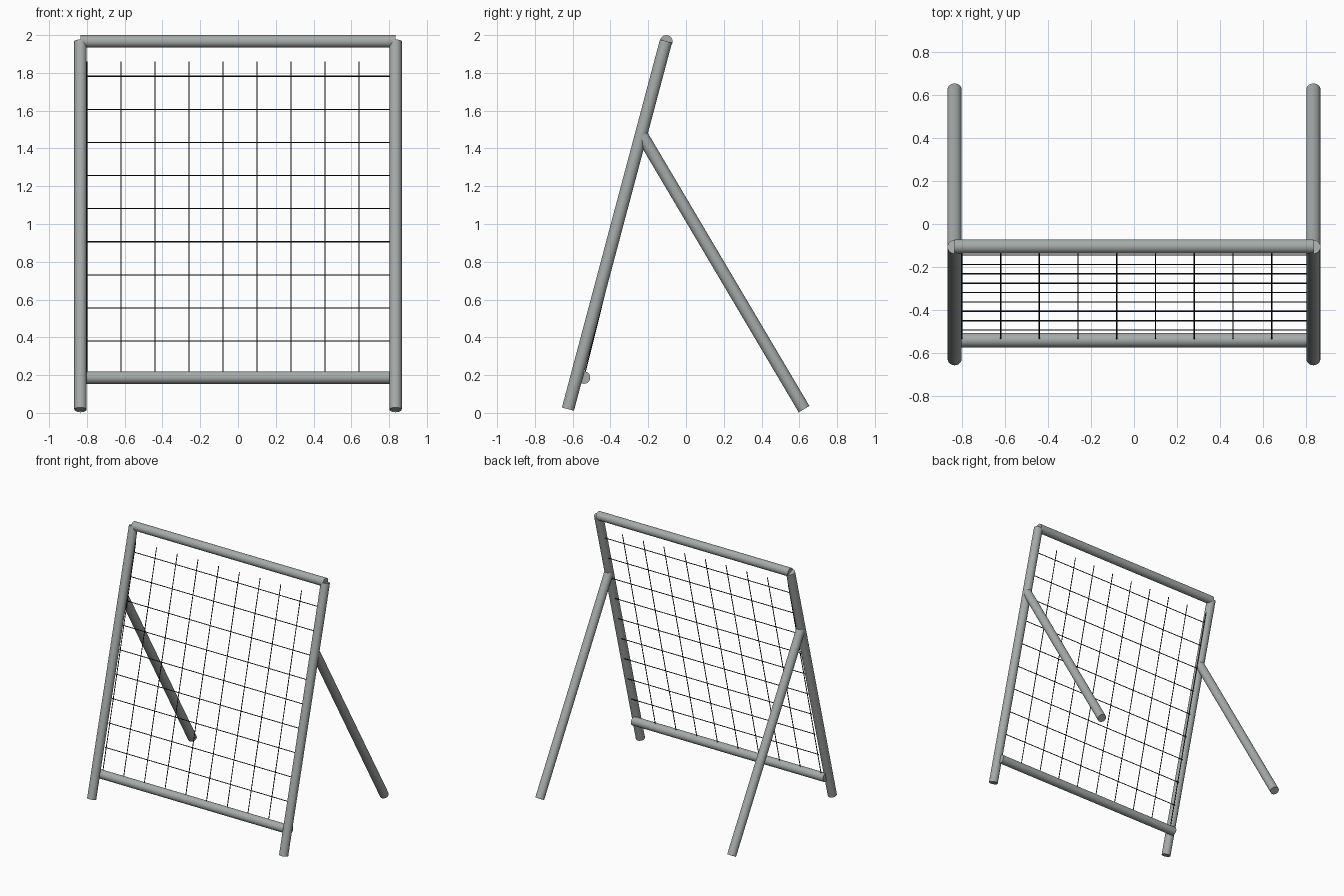
import bpy
from mathutils import Vector

cube = bpy.data.objects.get("Cube")
if cube:
    bpy.data.objects.remove(cube, do_unlink=True)


def make_material(name, color, roughness):
    mat = bpy.data.materials.new(name)
    mat.use_nodes = True
    mat.diffuse_color = color
    bsdf = mat.node_tree.nodes["Principled BSDF"]
    bsdf.inputs["Base Color"].default_value = color
    bsdf.inputs["Roughness"].default_value = roughness
    return mat


STEEL = make_material("grey_steel", (0.38, 0.41, 0.40, 1), 0.5)
WIRE = make_material("dark_wire", (0.012, 0.012, 0.012, 1), 0.6)


def rod(name, start, end, radius, material, sides=32):
    """Capped cylinder running between two points."""
    start, end = Vector(start), Vector(end)
    axis = end - start
    bpy.ops.mesh.primitive_cylinder_add(
        vertices=sides, radius=radius, depth=axis.length,
        location=(start + end) / 2,
        rotation=axis.to_track_quat("Z", "Y").to_euler())
    obj = bpy.context.object
    obj.name = name
    obj.data.materials.append(material)
    bpy.ops.object.shade_smooth_by_angle()
    return obj


TUBE = 0.033
HALF = 0.834
WIRE_R = 0.003

# Leaning front posts and rear support legs
for side, x in (("left", HALF), ("right", -HALF)):
    rod(f"front_post_{side}", (x, -0.625, 0.02), (x, -0.106, 1.968), TUBE, STEEL)
    rod(f"rear_leg_{side}", (x, -0.232, 1.468), (x, 0.625, 0.02), TUBE, STEEL)

# Cross bars
rod("top_bar", (-HALF, -0.104, 1.967), (HALF, -0.104, 1.967), TUBE, STEEL)
rod("bottom_bar", (-HALF, -0.54, 0.187), (HALF, -0.54, 0.187), TUBE, STEEL)


def mesh_y(z):
    """Depth of the leaning wire mesh at a given height."""
    return -0.493 + 0.2485 * (z - 0.38)


# Wire mesh: upright wires and level wires
for i in range(9):
    x = -0.80 + 0.18 * i
    rod(f"upright_wire_{i + 1}", (x, mesh_y(0.2), 0.2),
        (x, mesh_y(1.86), 1.86), WIRE_R, WIRE, 8)
    z = 0.38 + 0.1753 * i
    rod(f"level_wire_{i + 1}", (-0.81, mesh_y(z), z),
        (0.82, mesh_y(z), z), WIRE_R, WIRE, 8)
